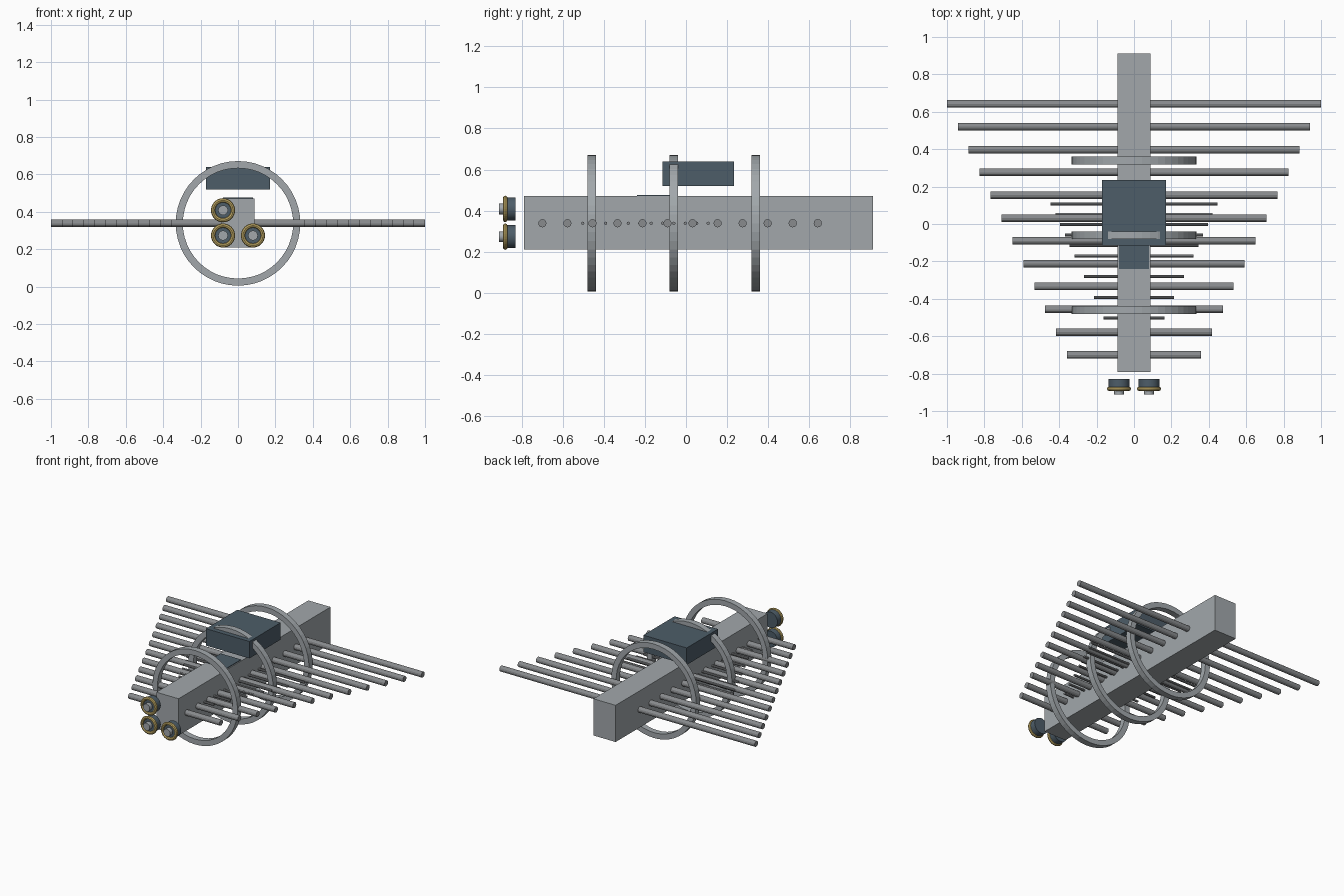
import bpy
from math import pi, radians

cube = bpy.data.objects.get("Cube")
if cube:
    bpy.data.objects.remove(cube, do_unlink=True)


def material(name, rgb):
    m = bpy.data.materials.new(name)
    m.use_nodes = True
    m.diffuse_color = (*rgb, 1)
    m.node_tree.nodes["Principled BSDF"].inputs["Base Color"].default_value = (*rgb, 1)
    return m


hull_grey = material("hull grey", (0.36, 0.39, 0.41))
rod_grey = material("rod grey", (0.25, 0.26, 0.27))
slate = material("dark slate", (0.075, 0.11, 0.14))
gold = material("dull gold", (0.53, 0.4, 0.13))


def finish(name, mat, smooth=True):
    ob = bpy.context.object
    ob.name = name
    ob.data.materials.append(mat)
    if smooth:
        bpy.ops.object.shade_smooth_by_angle(angle=radians(25))
    return ob


def box(name, low, high, mat):
    centre = [(a + b) / 2 for a, b in zip(low, high)]
    bpy.ops.mesh.primitive_cube_add(size=1, location=centre)
    bpy.context.object.scale = [b - a for a, b in zip(low, high)]
    bpy.ops.object.transform_apply(location=False, rotation=False, scale=True)
    return finish(name, mat, False)


def rod(name, y, half_length, radius, sides):
    bpy.ops.mesh.primitive_cylinder_add(vertices=sides, radius=radius, depth=2 * half_length,
                                        location=(0, y, AXIS_Z), rotation=(0, pi / 2, 0))
    finish(name, rod_grey)


def disc(name, x, z, front, back, radius, mat):
    bpy.ops.mesh.primitive_cylinder_add(vertices=24, radius=radius, depth=back - front,
                                        location=(x, (front + back) / 2, z),
                                        rotation=(pi / 2, 0, 0))
    finish(name, mat)


AXIS_Z = 0.338

# Long central hull
box("hull", (-0.087, -0.79, 0.21), (0.087, 0.912, 0.47), hull_grey)

# Upper module and the thin panel in front of it
box("upper_module", (-0.17, -0.115, 0.52), (0.17, 0.235, 0.64), slate)
box("hull_panel", (-0.08, -0.24, 0.467), (0.08, -0.08, 0.475), slate)

# Three flat hoops around the hull
for i in range(3):
    bpy.ops.mesh.primitive_cylinder_add(vertices=48, radius=0.333, depth=0.042,
                                        end_fill_type='NOTHING',
                                        location=(0, -0.46 + 0.4 * i, AXIS_Z),
                                        rotation=(pi / 2, 0, 0))
    hoop = finish(f"hoop_{i + 1}", hull_grey, False)
    wall = hoop.modifiers.new("wall", 'SOLIDIFY')
    wall.thickness = 0.038
    wall.offset = -1

# Cross rods, growing longer toward the back
for i in range(12):
    rod(f"long_rod_{i + 1}", -0.7 + 0.122 * i, 0.358 + 0.0584 * i, 0.02, 12)
    rod(f"short_rod_{i + 1}", -0.503 + 0.0555 * i, 0.163 + 0.0258 * i, 0.008, 8)

# Three round nozzles ahead of the hull
for i, (x, z) in enumerate([(-0.08, 0.408), (-0.08, 0.273), (0.08, 0.273)], 1):
    disc(f"nozzle_body_{i}", x, z, -0.882, -0.83, 0.056, slate)
    disc(f"nozzle_tip_{i}", x, z, -0.911, -0.87, 0.026, hull_grey)
    bpy.ops.mesh.primitive_torus_add(major_segments=32, minor_segments=8,
                                     major_radius=0.053, minor_radius=0.0115,
                                     location=(x, -0.881, z), rotation=(pi / 2, 0, 0))
    finish(f"nozzle_rim_{i}", gold, False)
